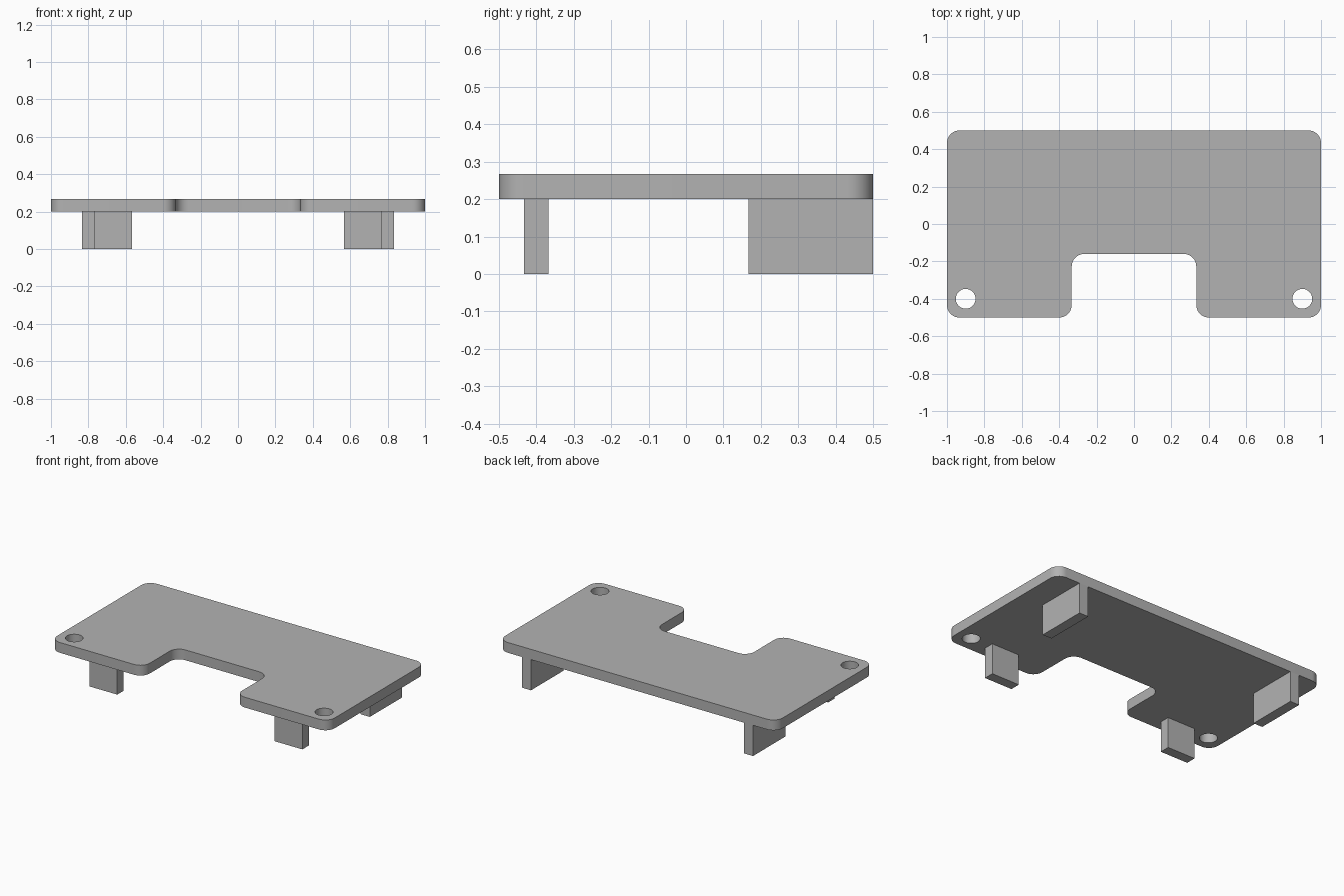
import bpy, bmesh
from math import cos, sin, pi
from mathutils import Vector

cube = bpy.data.objects.get("Cube")
if cube:
    bpy.data.objects.remove(cube, do_unlink=True)

BOTTOM, TOP, CORNER = 0.2, 0.267, 0.067

grey = bpy.data.materials.new("plain_grey")
grey.use_nodes = True
colour = (0.45, 0.45, 0.45, 1)
grey.diffuse_color = colour
grey.node_tree.nodes["Principled BSDF"].inputs["Base Color"].default_value = colour


def make_object(name, bm):
    bmesh.ops.recalc_face_normals(bm, faces=bm.faces)
    mesh = bpy.data.meshes.new(name)
    bm.to_mesh(mesh)
    bm.free()
    mesh.materials.append(grey)
    obj = bpy.data.objects.new(name, mesh)
    bpy.context.collection.objects.link(obj)
    return obj


def box(name, low, high):
    low, high = Vector(low), Vector(high)
    bm = bmesh.new()
    bmesh.ops.create_cube(bm, size=1)
    bmesh.ops.scale(bm, vec=high - low, verts=bm.verts)
    bmesh.ops.translate(bm, vec=(low + high) / 2, verts=bm.verts)
    return make_object(name, bm)


def rounded(points, radius, steps=10):
    """Replace each right-angled corner of an outline with an arc."""
    outline = []
    for i, p in enumerate(points):
        p = Vector(p)
        a = (Vector(points[i - 1]) - p).normalized() * radius
        b = (Vector(points[(i + 1) % len(points)]) - p).normalized() * radius
        for k in range(steps + 1):
            t = k / steps * pi / 2
            outline.append(p + a * (1 - sin(t)) + b * (1 - cos(t)))
    return outline


# Notched plate with rounded corners, pierced by two screw holes
right_half = [(0.333, -0.16), (0.333, -0.5), (1, -0.5), (1, 0.5)]
corners = right_half + [(-x, y) for x, y in reversed(right_half)]
circle = [Vector((cos(k * pi / 16), sin(k * pi / 16))) * 0.053 for k in range(32)]
holes = [[c + Vector((x, -0.4)) for c in circle] for x in (-0.9, 0.9)]

bm = bmesh.new()
edges = []
for loop in [rounded(corners, CORNER)] + holes:
    verts = [bm.verts.new((p.x, p.y, BOTTOM)) for p in loop]
    edges += [bm.edges.new((verts[i - 1], v)) for i, v in enumerate(verts)]
bmesh.ops.triangle_fill(bm, edges=edges, use_beauty=True, use_dissolve=False,
                        normal=(0, 0, 1))
result = bmesh.ops.extrude_face_region(bm, geom=bm.faces[:], use_keep_orig=True)
top_verts = [g for g in result["geom"] if isinstance(g, bmesh.types.BMVert)]
bmesh.ops.translate(bm, vec=(0, 0, TOP - BOTTOM), verts=top_verts)
plate = make_object("plate", bm)

# Smooth the curved walls, keep the rims sharp
bpy.ops.object.select_all(action="DESELECT")
plate.select_set(True)
bpy.context.view_layer.objects.active = plate
bpy.ops.object.shade_smooth_by_angle(angle=pi / 6)

# Front feet lie across the plate, back feet run along its depth
for side, s in (("left", 1), ("right", -1)):
    for part, inner, outer, y0, y1 in (("front_foot", 0.567, 0.767, -0.433, -0.367),
                                       ("back_foot", 0.767, 0.833, 0.167, 0.5)):
        x0, x1 = sorted((s * inner, s * outer))
        box(f"{part}_{side}", (x0, y0, 0), (x1, y1, BOTTOM))
